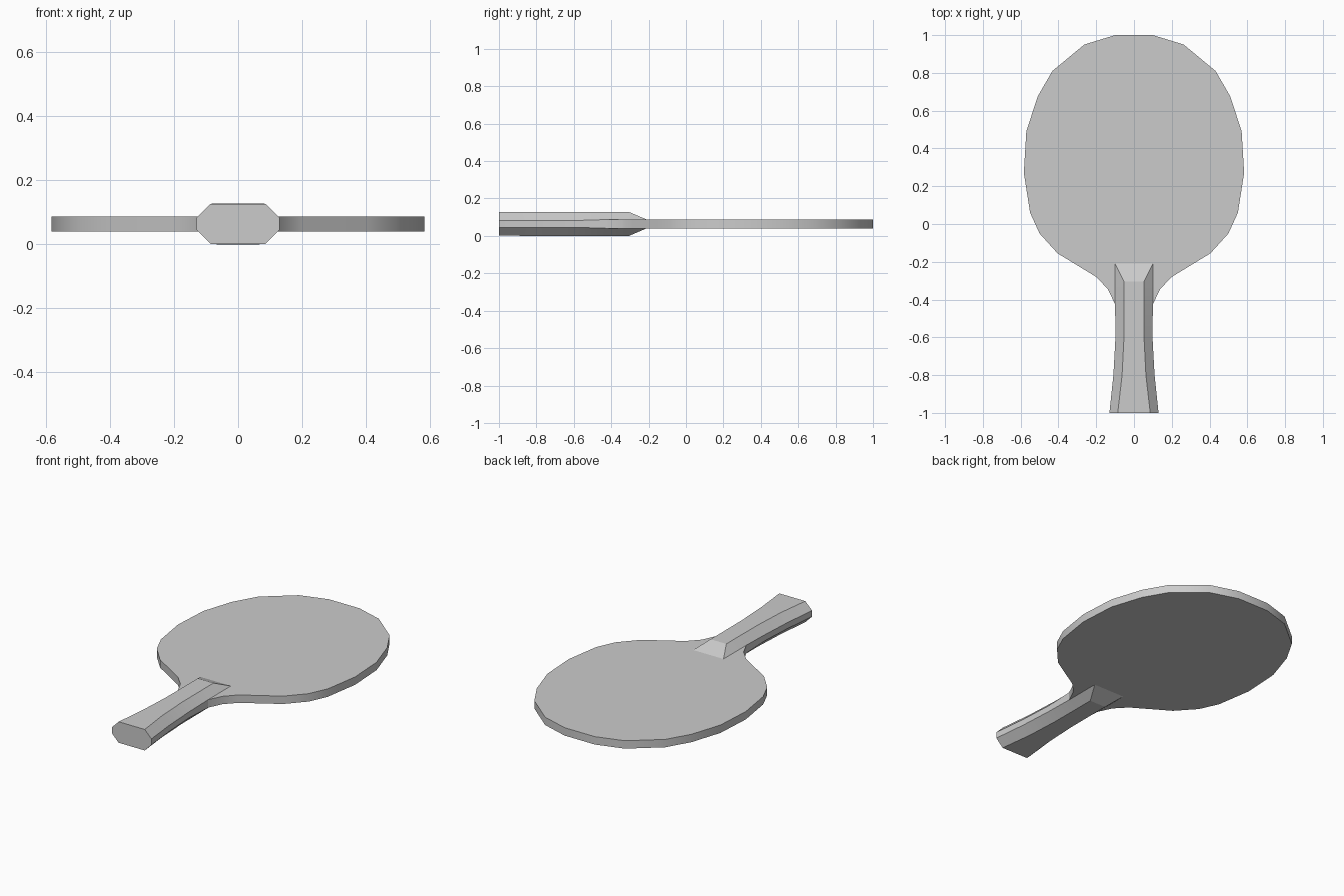
import bpy, bmesh, math

if "Cube" in bpy.data.objects:
    bpy.data.objects.remove(bpy.data.objects["Cube"])

MID = 0.064     # centre height of the paddle
HALF = 0.0235   # half thickness of the blade


def finish(bm, name, angle):
    bmesh.ops.remove_doubles(bm, verts=bm.verts, dist=1e-4)
    bmesh.ops.recalc_face_normals(bm, faces=bm.faces)
    mesh = bpy.data.meshes.new(name)
    bm.to_mesh(mesh)
    bm.free()
    obj = bpy.data.objects.new(name, mesh)
    bpy.context.collection.objects.link(obj)
    bpy.ops.object.select_all(action='DESELECT')
    obj.select_set(True)
    bpy.context.view_layer.objects.active = obj
    bpy.ops.object.shade_smooth_by_angle(angle=math.radians(angle))
    return obj


# blade: mirrored half outline, extruded
half = [(0.10, 1.0), (0.263, 0.95), (0.432, 0.81), (0.51, 0.675), (0.57, 0.49),
        (0.583, 0.27), (0.55, 0.06), (0.50, -0.05), (0.405, -0.155),
        (0.20, -0.28), (0.138, -0.345), (0.10, -0.425)]
outline = half + [(-x, y) for x, y in reversed(half)]
bm = bmesh.new()
face = bm.faces.new([bm.verts.new((x, y, MID - HALF)) for x, y in outline])
ext = bmesh.ops.extrude_face_region(bm, geom=[face])
top = [v for v in ext['geom'] if isinstance(v, bmesh.types.BMVert)]
bmesh.ops.translate(bm, verts=top, vec=(0, 0, 2 * HALF))
finish(bm, "blade", 40)

# handle: flared eight-sided sections (y, side half-width, flat half-width,
# side half-height, flat half-height), closing to a wedge on the blade
sections = [(-1.0, 0.13, 0.086, 0.018, 0.0625),
            (-0.80, 0.109, 0.063, 0.018, 0.064),
            (-0.60, 0.098, 0.053, 0.018, 0.064),
            (-0.42, 0.10, 0.052, HALF, 0.064),
            (-0.305, 0.10, 0.052, HALF, 0.064),
            (-0.21, 0.10, 0.10, HALF, HALF)]
bm = bmesh.new()
rings = []
for y, w, t, s, h in sections:
    pts = [(w, -s), (w, s), (t, h), (-t, h), (-w, s), (-w, -s), (-t, -h), (t, -h)]
    rings.append([bm.verts.new((x, y, MID + z)) for x, z in pts])
for a, b in zip(rings, rings[1:]):
    for i in range(8):
        j = (i + 1) % 8
        bm.faces.new((a[i], a[j], b[j], b[i]))
bm.faces.new(rings[0])
finish(bm, "handle", 15)
